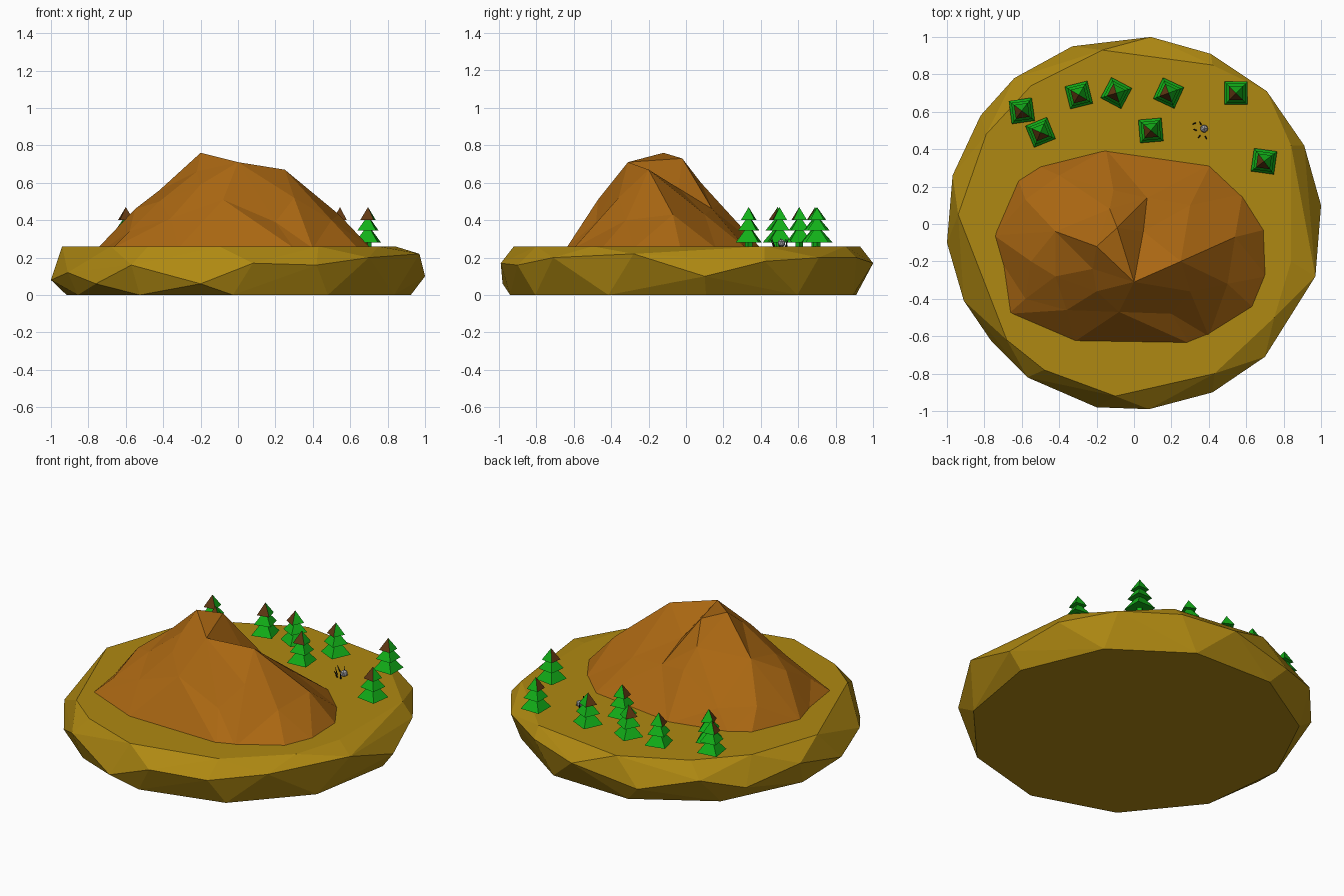
import bpy, bmesh
from math import pi, cos, sin, radians
from mathutils import Vector, Matrix
from mathutils.geometry import delaunay_2d_cdt

if "Cube" in bpy.data.objects:
    bpy.data.objects.remove(bpy.data.objects["Cube"])


def material(name, rgb):
    m = bpy.data.materials.new(name)
    m.diffuse_color = (*rgb, 1)
    m.use_nodes = True
    m.node_tree.nodes["Principled BSDF"].inputs["Base Color"].default_value = m.diffuse_color
    return m


EARTH = material("earth", (0.43, 0.25, 0.006))
ROCK = material("rock", (0.40, 0.135, 0.006))
LEAF = material("leaf", (0.006, 0.43, 0.009))
BARK = material("bark", (0.12, 0.04, 0.006))
BLACK = material("black", (0.01, 0.01, 0.01))
GREY = material("grey", (0.35, 0.35, 0.37))


def finish(bm, name, *mats):
    me = bpy.data.meshes.new(name)
    bmesh.ops.recalc_face_normals(bm, faces=bm.faces[:])
    bm.to_mesh(me)
    bm.free()
    for m in mats:
        me.materials.append(m)
    ob = bpy.data.objects.new(name, me)
    bpy.context.collection.objects.link(ob)
    return ob


# Ground disc: hull of a top rim, a wide faceted waist and a bottom rim
top = [(-.94, .05), (-.68, -.62), (-.48, -.78), (-.1, -.92), (.43, -.8), (.75, -.5),
       (.84, -.2), (.84, .42), (.42, .85), (-.17, .93), (-.55, .74), (-.79, .48)]
waist = [(.09, 1, .17), (.41, .91, .2), (.71, .71, .2), (.91, .42, .18), (1, .1, .1),
         (.97, -.28, .22), (.7, -.71, .2), (.42, -.9, .16), (.08, -.99, .17),
         (-.2, -.98, .06), (-.57, -.82, .16), (-.76, -.63, .06), (-.91, -.41, .12),
         (-1, -.1, .08), (-.97, .26, .17), (-.82, .58, .1), (-.64, .78, .17), (-.33, .95, .1)]
bm = bmesh.new()
for x, y in top:
    bm.verts.new((x, y, .26))
for p in waist:
    bm.verts.new(p)
for i in range(11):
    a = 2 * pi * (i + .2) / 11
    bm.verts.new((.93 * cos(a), .94 * sin(a), 0))
bmesh.ops.convex_hull(bm, input=bm.verts[:])
bmesh.ops.delete(bm, geom=[v for v in bm.verts if not v.link_faces], context='VERTS')
finish(bm, "ground", EARTH)

# Mountain: foot outline plus named high points, triangulated along its ridges
foot = [(-.75, -.06), (-.71, -.2), (-.67, -.48), (-.32, -.63), (.3, -.64), (.4, -.6), (.64, -.45),
        (.71, -.28), (.7, -.03), (.58, .16), (.41, .32), (-.15, .4), (-.51, .31), (-.62, .24)]
high = dict(A=(-.2, -.12, .76), B=(-.09, -.02, .73), C=(.05, -.04, .57), D=(.07, .14, .46),
            E=(-.11, .18, .49), F=(-.13, .08, .6), G=(0, -.31, .71), H=(.25, -.2, .67),
            I=(.54, -.07, .43), J=(-.22, -.24, .66), K=(-.2, -.36, .59), L=(-.42, -.04, .56),
            M=(-.55, -.2, .46), N=(-.58, .13, .37), O=(-.4, .26, .36), P=(-.08, -.47, .51),
            Q=(-.36, -.46, .41), R=(-.42, -.28, .5), S=(-.58, -.4, .34), T=(.3, -.36, .52),
            U=(.2, -.48, .39), V=(.5, -.32, .4), W=(.3, .1, .43))
pts = [(x, y, .25) for x, y in foot] + list(high.values())
n = len(foot)
keys = list(high)
edges = [(i, (i + 1) % n) for i in range(n)]
edges += [(n + keys.index(a), n + keys.index(b)) for a, b in
          ("AB", "BC", "CD", "AJ", "JK", "KG", "GH", "HI", "AL", "LM", "BF", "FE", "GT")]
vs, _, fs, ov, _, _ = delaunay_2d_cdt([Vector(p[:2]) for p in pts], edges, [], 1, 1e-5)
bm = bmesh.new()
verts = [bm.verts.new((v.x, v.y, pts[o[0]][2] if o else .4)) for v, o in zip(vs, ov)]
for f in fs:
    bm.faces.new([verts[i] for i in f])
ob = finish(bm, "mountain", ROCK)
if ob.data.polygons[0].normal.z < 0:
    ob.data.flip_normals()


# Pine trees: square trunk and three stacked square pyramids
def tree(x, y, deg, name):
    bm = bmesh.new()
    tiers = [(.0, .27, .375, .062), (.0, .335, .425, .05), (.0, .39, .47, .037)]
    for _, z0, z1, half in tiers:
        bmesh.ops.create_cone(bm, cap_ends=True, segments=4, radius1=half * 2 ** .5, radius2=0,
                              depth=z1 - z0 - .01,
                              matrix=Matrix.Translation((0, 0, (z0 + z1 + .01) / 2))
                              @ Matrix.Rotation(pi / 4, 4, 'Z'))
    count = len(bm.faces)
    bmesh.ops.create_cone(bm, cap_ends=True, segments=4, radius1=.02, radius2=.02, depth=.05,
                          matrix=Matrix.Translation((0, 0, .275)))
    bm.faces.ensure_lookup_table()
    for f in bm.faces[count:]:
        f.material_index = 1
    ob = finish(bm, name, LEAF, BARK)
    ob.location = (x, y, 0)
    ob.rotation_euler.z = radians(deg)


for i, t in enumerate([(-.6, .605, 8), (-.5, .49, 22), (-.295, .69, 14), (-.095, .7, -28),
                       (.185, .7, -25), (.09, .5, 5), (.545, .7, 0), (.695, .335, -8)]):
    tree(*t, f"pine_tree_{i + 1}")

# Small grey stone with thin black twigs around it
bm = bmesh.new()
bmesh.ops.create_icosphere(bm, subdivisions=1, radius=.023,
                           matrix=Matrix.Translation((.375, .51, .277)))
finish(bm, "small_stone", GREY)
bm = bmesh.new()
for x, y, lean in [(.33, .54, 200), (.335, .5, 160), (.355, .475, 230), (.38, .47, 300), (.36, .53, 120)]:
    a = radians(lean)
    d = Vector((.02 * cos(a), .02 * sin(a), .045))
    bmesh.ops.create_cone(bm, cap_ends=True, segments=4, radius1=.004, radius2=.002, depth=d.length,
                          matrix=Matrix.Translation(Vector((x, y, .255)) + d / 2)
                          @ d.to_track_quat('Z', 'Y').to_matrix().to_4x4())
finish(bm, "twigs", BLACK)
